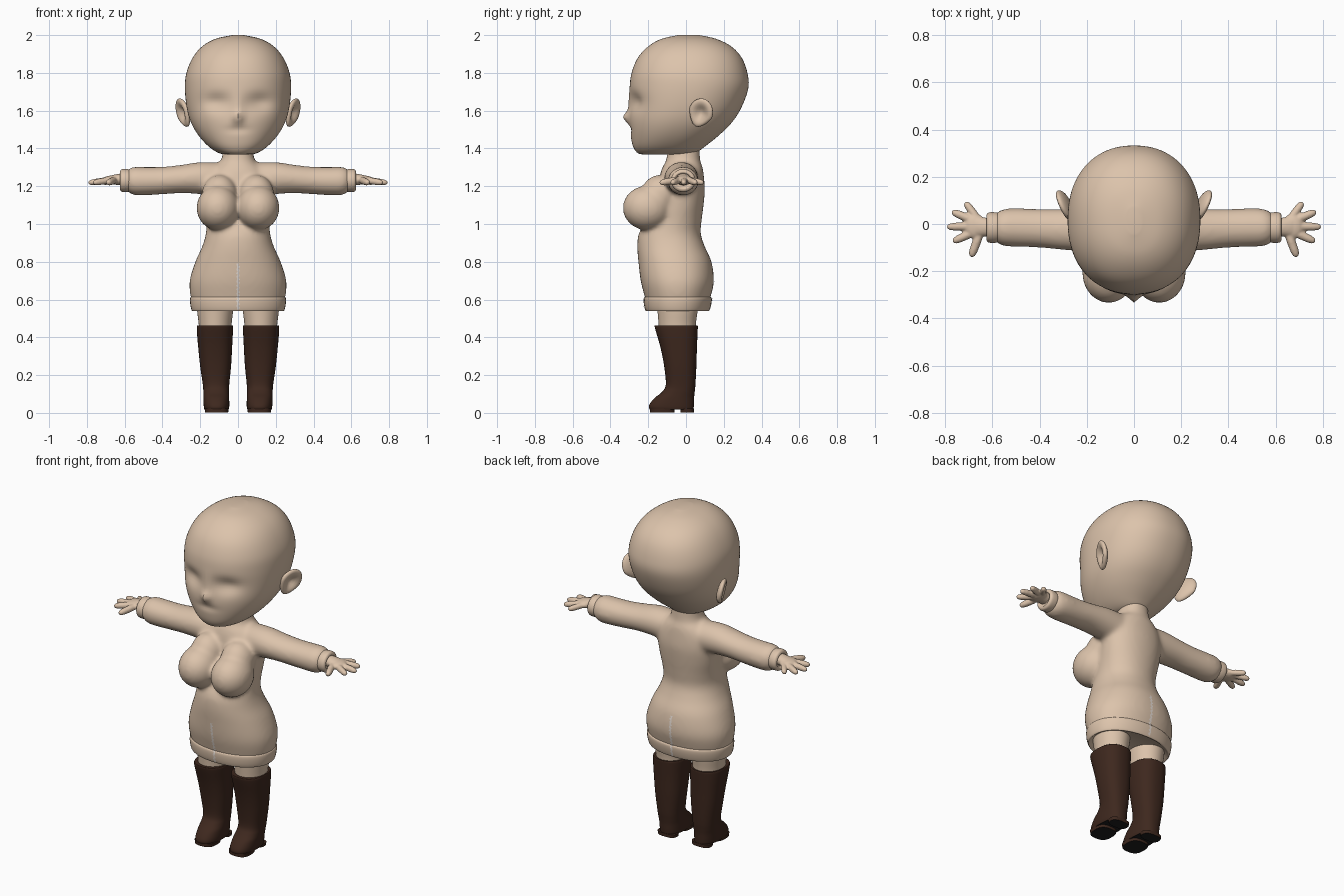
import bpy, bmesh, math
from mathutils import Vector, Matrix

cube = bpy.data.objects.get("Cube")
if cube:
    bpy.data.objects.remove(cube)


def material(name, rgb):
    m = bpy.data.materials.new(name)
    m.use_nodes = True
    m.diffuse_color = (*rgb, 1)
    bsdf = next(n for n in m.node_tree.nodes if n.type == 'BSDF_PRINCIPLED')
    bsdf.inputs["Base Color"].default_value = (*rgb, 1)
    return m


SKIN = material("warm beige", (0.72, 0.55, 0.41))
BROWN = material("dark brown", (0.048, 0.021, 0.013))
BLACK = material("sole black", (0.012, 0.012, 0.013))
PALE = material("pale seam", (0.82, 0.74, 0.68))


def densify(rows, k):
    """Catmull-Rom interpolation between rows of numbers."""
    out = []
    for i in range(len(rows) - 1):
        p = [rows[max(0, min(len(rows) - 1, i + d))] for d in (-1, 0, 1, 2)]
        for s in range(k):
            t = s / k
            out.append([b + 0.5 * t * (c - a + t * (2*a - 5*b + 4*c - d + t * (3*b - 3*c + d - a)))
                        for a, b, c, d in zip(*p)])
    return out + [list(rows[-1])]


def loft(bm, rings, n=40, p=2.0):
    """Skin rings given as (centre, u radius vector, v radius vector)."""
    loops = []
    for c, u, v in rings:
        loop = []
        for i in range(n):
            a = 2 * math.pi * i / n
            cs, sn = math.cos(a), math.sin(a)
            loop.append(bm.verts.new(c + u * math.copysign(abs(cs) ** (2 / p), cs)
                                     + v * math.copysign(abs(sn) ** (2 / p), sn)))
        loops.append(loop)
    for a, b in zip(loops, loops[1:]):
        for i in range(n):
            j = (i + 1) % n
            bm.faces.new((a[i], a[j], b[j], b[i]))
    bm.faces.new(loops[0][::-1])
    bm.faces.new(loops[-1])


def upright(bm, rows, cx=0, k=5, n=48, p=2.0):
    """Rows of (z, half width, front y, back y)."""
    loft(bm, [(Vector((cx, (f + b) / 2, z)), Vector((w, 0, 0)), Vector((0, (b - f) / 2, 0)))
              for z, w, f, b in densify(rows, k)], n, p)


def sideways(bm, rows, s, k=5, n=40):
    """Rows of (x, centre y, centre z, y radius, z radius)."""
    loft(bm, [(Vector((s * x, y, z)), Vector((0, ry, 0)), Vector((0, 0, rz)))
              for x, y, z, ry, rz in densify(rows, k)], n)


def ellipsoid(bm, c, r):
    m = Matrix.Translation(c) @ Matrix.Diagonal((*r, 1))
    return bmesh.ops.create_uvsphere(bm, u_segments=32, v_segments=20, radius=1, matrix=m)["verts"]


def finger(bm, a, b, r):
    a, b = Vector(a), Vector(b)
    d = (b - a).normalized()
    u = d.cross(Vector((0, 0, 1))).normalized()
    v = u.cross(d)
    loft(bm, [(a.lerp(b, t), u * r * q, v * r * q)
              for t, q in ((0, .9), (.3, 1), (.7, .95), (.9, .75), (.97, .45), (1, .1))], 16)


def finish(bm, name, *mats, voxel=0, smooth=0, angle=50):
    bmesh.ops.recalc_face_normals(bm, faces=bm.faces)
    me = bpy.data.meshes.new(name)
    bm.to_mesh(me)
    bm.free()
    ob = bpy.data.objects.new(name, me)
    bpy.context.collection.objects.link(ob)
    for m in mats:
        me.materials.append(m)
    if voxel:
        rm = ob.modifiers.new("blend", 'REMESH')
        rm.mode, rm.voxel_size, rm.use_smooth_shade = 'VOXEL', voxel, True
        sm = ob.modifiers.new("soften", 'SMOOTH')
        sm.factor, sm.iterations = 0.5, smooth
    bpy.ops.object.select_all(action='DESELECT')
    ob.select_set(True)
    bpy.context.view_layer.objects.active = ob
    bpy.ops.object.shade_smooth_by_angle(angle=math.radians(angle))
    return ob


def bump(x, z, sx, sz):
    return math.exp(-(x / sx) ** 2 - (z / sz) ** 2)


# Head with eye hollows, nose and cheeks
bm = bmesh.new()
upright(bm, [(1.368, .05, -.22, 0), (1.375, .10, -.255, .05), (1.41, .155, -.28, .10),
             (1.47, .21, -.293, .175), (1.54, .25, -.30, .245), (1.62, .272, -.298, .295),
             (1.72, .281, -.298, .33), (1.80, .273, -.288, .325), (1.88, .24, -.255, .295),
             (1.94, .19, -.20, .24), (1.98, .12, -.13, .16), (2.0, .03, -.04, .07)],
        k=6, n=96, p=2.2)
for v in bm.verts:
    x, y, z = v.co
    if y < -.08:
        v.co.y += (.028 * bump(abs(x) - .115, z - 1.645, .07, .045)
                   - .03 * bump(x, z - 1.565, .025, .03)
                   - .008 * bump(x, z - 1.63, .03, .06)
                   + .008 * bump(x, z - 1.50, .06, .02))
finish(bm, "head", SKIN)

# Dress body: torso, bust and sleeves blended together
bm = bmesh.new()
upright(bm, [(.565, .235, -.205, .115), (.62, .252, -.22, .132), (.70, .256, -.24, .148),
             (.80, .226, -.252, .135), (.88, .190, -.258, .10), (.95, .170, -.25, .078),
             (1.02, .168, -.21, .083), (1.10, .176, -.17, .093), (1.18, .18, -.15, .10),
             (1.25, .17, -.14, .095), (1.30, .13, -.125, .088), (1.33, .094, -.108, .077),
             (1.38, .08, -.098, .073), (1.42, .078, -.095, .073)], p=2.15)
for s in (-1, 1):
    ellipsoid(bm, (s * .107, -.205, 1.085), (.113, .13, .118))
    ellipsoid(bm, (s * .098, -.14, 1.15), (.095, .10, .11))
    sideways(bm, [(.08, -.02, 1.235, .085, .09), (.2, -.025, 1.243, .09, .085),
                  (.3, -.023, 1.238, .087, .075), (.4, -.018, 1.23, .082, .073),
                  (.5, -.015, 1.227, .082, .075), (.555, -.015, 1.228, .078, .074),
                  (.59, -.015, 1.23, .058, .055)], s)
dress = finish(bm, "dress", SKIN, voxel=.011, smooth=14)

# Hem band at the bottom of the dress
bm = bmesh.new()
upright(bm, [(.553, .215, -.19, .10), (.542, .232, -.205, .112), (.54, .243, -.213, .122),
             (.56, .25, -.22, .13), (.59, .254, -.224, .136), (.61, .252, -.222, .135),
             (.617, .24, -.21, .122)], p=2.15)
hem = finish(bm, "hem", SKIN)

# Jagged seam plates on the front and back of the skirt
for side, sign in (("front", -1), ("back", 1)):
    for target, z0, z1 in ((dress, .615, .79), (hem, .548, .612)):
        bm = bmesh.new()
        steps = max(6, int((z1 - z0) / .008))
        prev = None
        for i in range(steps + 1):
            z = z0 + (z1 - z0) * i / steps
            wob = .004 * math.sin(i * 2.4)
            half = .004 + .004 * (i % 2)
            row = [bm.verts.new((wob + q * half, sign * .3, z)) for q in (-1, 1)]
            if prev:
                bm.faces.new((prev[0], prev[1], row[1], row[0]))
            prev = row
        seam = finish(bm, f"{side}_seam_{target.name}", PALE)
        sw = seam.modifiers.new("fit", 'SHRINKWRAP')
        sw.target, sw.wrap_method, sw.wrap_mode = target, 'PROJECT', 'ABOVE_SURFACE'
        sw.use_project_y, sw.use_negative_direction, sw.offset = True, True, .003
        sw.use_positive_direction = True
        sw.project_limit = .28

for s, side in ((1, "left"), (-1, "right")):
    # Ear: flat ellipsoid with a hollow, turned outward
    bm = bmesh.new()
    verts = ellipsoid(bm, (0, 0, 0), (.026, .068, .08))
    turn = Matrix.Rotation(-.42, 4, 'Z') @ Matrix.Rotation(.2, 4, 'Y') @ Matrix.Rotation(-.45, 4, 'X')
    for v in verts:
        if v.co.x > 0:
            v.co.x *= 1 - 1.5 * bump(v.co.y, v.co.z, .04, .05)
        if v.co.z < 0:
            v.co.y *= 1 + 4 * v.co.z
        v.co = turn @ v.co + Vector((.292, .078, 1.588))
        v.co.x *= s
    finish(bm, side + "_ear", SKIN, angle=80)

    # Sleeve cuff
    bm = bmesh.new()
    sideways(bm, [(.57, -.015, 1.23, .05, .045), (.576, -.015, 1.23, .062, .058),
                  (.60, -.015, 1.23, .065, .061), (.618, -.015, 1.23, .062, .058),
                  (.625, -.015, 1.23, .05, .045), (.618, -.015, 1.23, .042, .036)], s)
    finish(bm, side + "_cuff", SKIN)

    # Hand with spread fingers
    bm = bmesh.new()
    sideways(bm, [(.59, -.015, 1.235, .04, .034), (.63, -.013, 1.236, .04, .03),
                  (.67, -.01, 1.234, .045, .024)], s)
    ellipsoid(bm, (s * .672, -.01, 1.232), (.046, .054, .024))
    for root, tip, r in (((.655, -.045), (.69, -.14), .019), ((.68, -.035), (.768, -.075), .018),
                         ((.68, -.01), (.793, -.012), .018), ((.68, .015), (.772, .053), .018),
                         ((.665, .025), (.715, .093), .017)):
        finger(bm, (s * root[0], root[1], 1.232), (s * tip[0], tip[1], 1.218), r)
    finish(bm, side + "_hand", SKIN, voxel=.005, smooth=4)

    # Leg between skirt and boot
    bm = bmesh.new()
    upright(bm, [(.40, .083, -.14, .05), (.47, .087, -.145, .052), (.53, .094, -.15, .06),
                 (.58, .098, -.155, .065)], cx=s * .121)
    finish(bm, side + "_leg", SKIN)

    # Boot with black underside and heel
    bm = bmesh.new()
    upright(bm, [(.463, .088, -.158, .055), (.462, .095, -.166, .062), (.44, .096, -.162, .062),
                 (.35, .090, -.136, .058), (.25, .082, -.116, .055), (.15, .070, -.107, .05),
                 (.11, .068, -.128, .046), (.08, .068, -.165, .043), (.05, .068, -.190, .042),
                 (.03, .067, -.197, .041), (.018, .064, -.192, .04)], p=2.4)
    for v in bm.verts:
        v.co.x += s * (.113 + .009 * min(1, v.co.z / .4))
    bmesh.ops.recalc_face_normals(bm, faces=bm.faces)
    for f in bm.faces:
        f.material_index = int(f.normal.z < -.8 and f.calc_center_median().z < .03)
    finish(bm, side + "_boot", BROWN, BLACK)

    for part, front, back, half in (("sole", -.19, -.06, .061), ("heel", -.03, .042, .058)):
        bm = bmesh.new()
        upright(bm, [(.003, half, front, back), (.022, half + .003, front, back)],
                cx=s * .113, k=1, p=2.8)
        bmesh.ops.recalc_face_normals(bm, faces=bm.faces)
        for f in bm.faces:
            f.material_index = int(f.normal.z < -.8)
        finish(bm, f"{side}_{part}", BROWN, BLACK)
